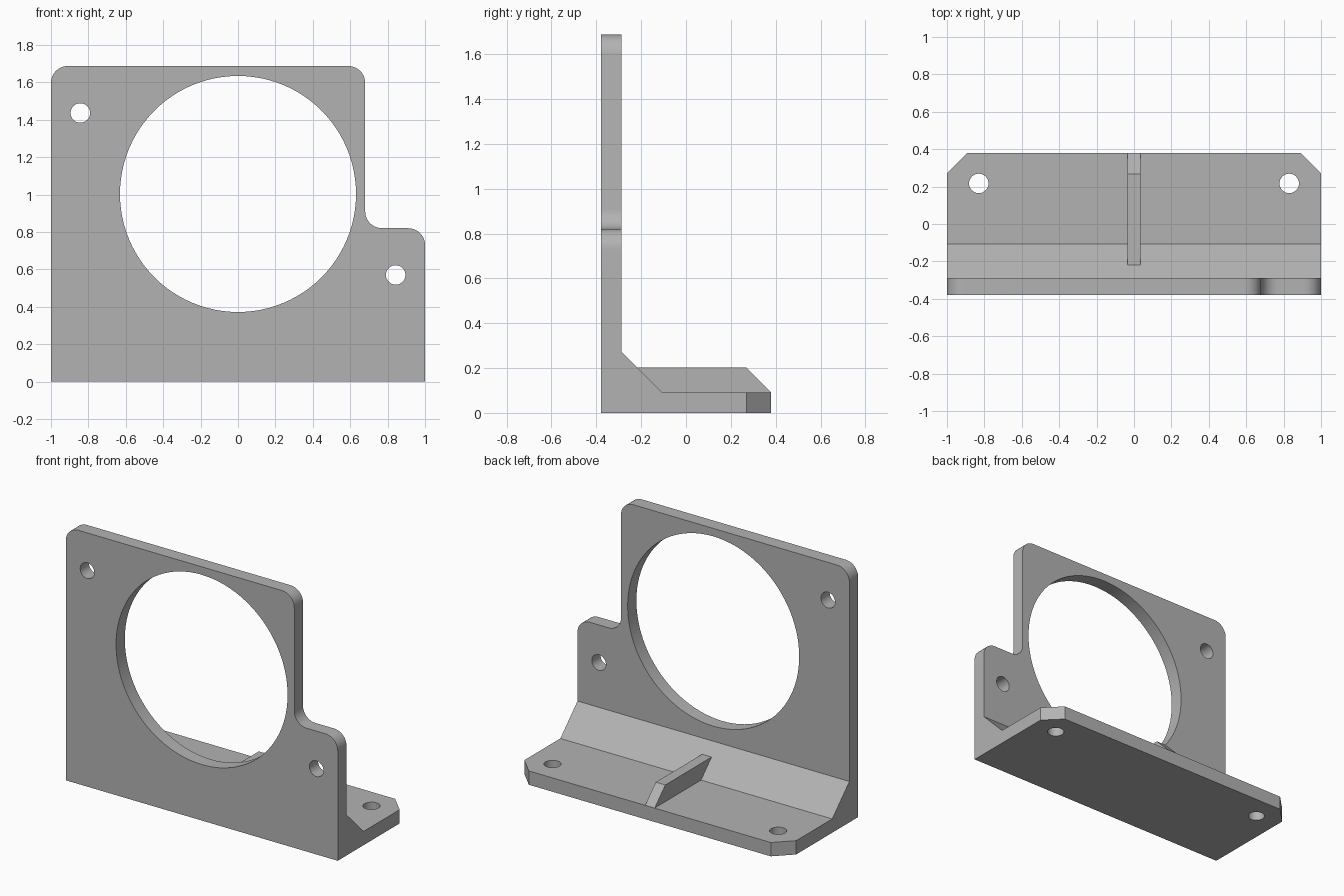
import bpy, bmesh, math
from mathutils import Vector

cube = bpy.data.objects.get("Cube")
if cube:
    bpy.data.objects.remove(cube, do_unlink=True)

grey = bpy.data.materials.new("plain grey")
grey.use_nodes = True
grey.diffuse_color = (0.45, 0.45, 0.45, 1)
grey.node_tree.nodes["Principled BSDF"].inputs["Base Color"].default_value = grey.diffuse_color

# Maps a 2D outline point (u, v) at depth w to space, for each extrusion axis
PLANES = {"x": lambda u, v, w: Vector((w, u, v)),
          "y": lambda u, v, w: Vector((u, w, v)),
          "z": lambda u, v, w: Vector((u, v, w))}


def circle(u, v, r, n):
    return [(u + r * math.cos(math.tau * i / n), v + r * math.sin(math.tau * i / n))
            for i in range(n)]


def rounded(corners, steps=10):
    """Outline from (u, v, radius) right-angle corners."""
    out = []
    for i, (u, v, r) in enumerate(corners):
        p = Vector((u, v))
        if not r:
            out.append(p)
            continue
        a = (Vector(corners[i - 1][:2]) - p).normalized()
        b = (Vector(corners[(i + 1) % len(corners)][:2]) - p).normalized()
        for k in range(steps + 1):
            t = math.pi / 2 * k / steps
            out.append(p + r * (a * (1 - math.sin(t)) + b * (1 - math.cos(t))))
    return out


def prism(name, axis, low, high, outline, holes=()):
    """Extrude an outline with holes along one axis."""
    place = PLANES[axis]
    bm = bmesh.new()
    edges = []
    for loop in (outline, *holes):
        vs = [bm.verts.new(place(u, v, low)) for u, v in loop]
        edges += [bm.edges.new((vs[i - 1], vs[i])) for i in range(len(vs))]
    direction = place(0, 0, 1)
    bmesh.ops.triangle_fill(bm, use_beauty=True, edges=edges, normal=direction)
    ext = bmesh.ops.extrude_face_region(bm, geom=bm.faces[:], use_keep_orig=True)
    bmesh.ops.translate(bm, vec=direction * (high - low),
                        verts=[g for g in ext["geom"] if isinstance(g, bmesh.types.BMVert)])
    bmesh.ops.recalc_face_normals(bm, faces=bm.faces[:])
    mesh = bpy.data.meshes.new(name)
    bm.to_mesh(mesh)
    bm.free()
    mesh.materials.append(grey)
    obj = bpy.data.objects.new(name, mesh)
    bpy.context.collection.objects.link(obj)
    return obj


def combine(obj, other, operation):
    """Apply a boolean and discard the helper."""
    mod = obj.modifiers.new(operation, "BOOLEAN")
    mod.operation, mod.solver, mod.object = operation, "EXACT", other
    bpy.context.view_layer.objects.active = obj
    bpy.ops.object.modifier_apply(modifier=mod.name)
    bpy.data.objects.remove(other, do_unlink=True)


# L-shaped section with a sloped inner corner
front, back, thick, top = -0.38, 0.38, 0.092, 1.687
inner = front + thick
bracket = prism("mounting_bracket", "x", -1.1, 1.1, [
    (front, 0), (back, 0), (back, thick), (inner + 0.18, thick),
    (inner, 0.272), (inner, top), (front, top)])

# Stepped front silhouette with the large opening and screw holes
r = 0.09
face = rounded([(-1, -0.1, 0), (1, -0.1, 0), (1, 0.82, r), (0.68, 0.82, r),
                (0.68, top, r), (-1, top, r)])
combine(bracket, prism("face_shape", "y", -0.5, 0.5, face, [
    circle(0, 1.003, 0.631, 96),
    circle(-0.843, 1.436, 0.052, 32), circle(0.843, 0.57, 0.052, 32)]), "INTERSECT")

# Base plan with clipped rear corners and screw holes
plan = [(-1.2, -0.5), (1.2, -0.5), (1.2, 0.07), (0.885, back + 0.005),
        (-0.885, back + 0.005), (-1.2, 0.07)]
combine(bracket, prism("base_shape", "z", -0.1, 1.9, plan, [
    circle(s * 0.83, 0.217, 0.052, 32) for s in (-1, 1)]), "INTERSECT")

# Central stiffening rib
combine(bracket, prism("rib", "x", -0.035, 0.035, [
    (-0.25, 0.05), (0.33, 0.05), (0.379, thick), (0.268, 0.203), (-0.25, 0.203)]), "UNION")

for obj in bpy.context.selected_objects:
    obj.select_set(False)
bracket.select_set(True)
bpy.context.view_layer.objects.active = bracket
bpy.ops.object.shade_smooth_by_angle(angle=math.radians(30))
